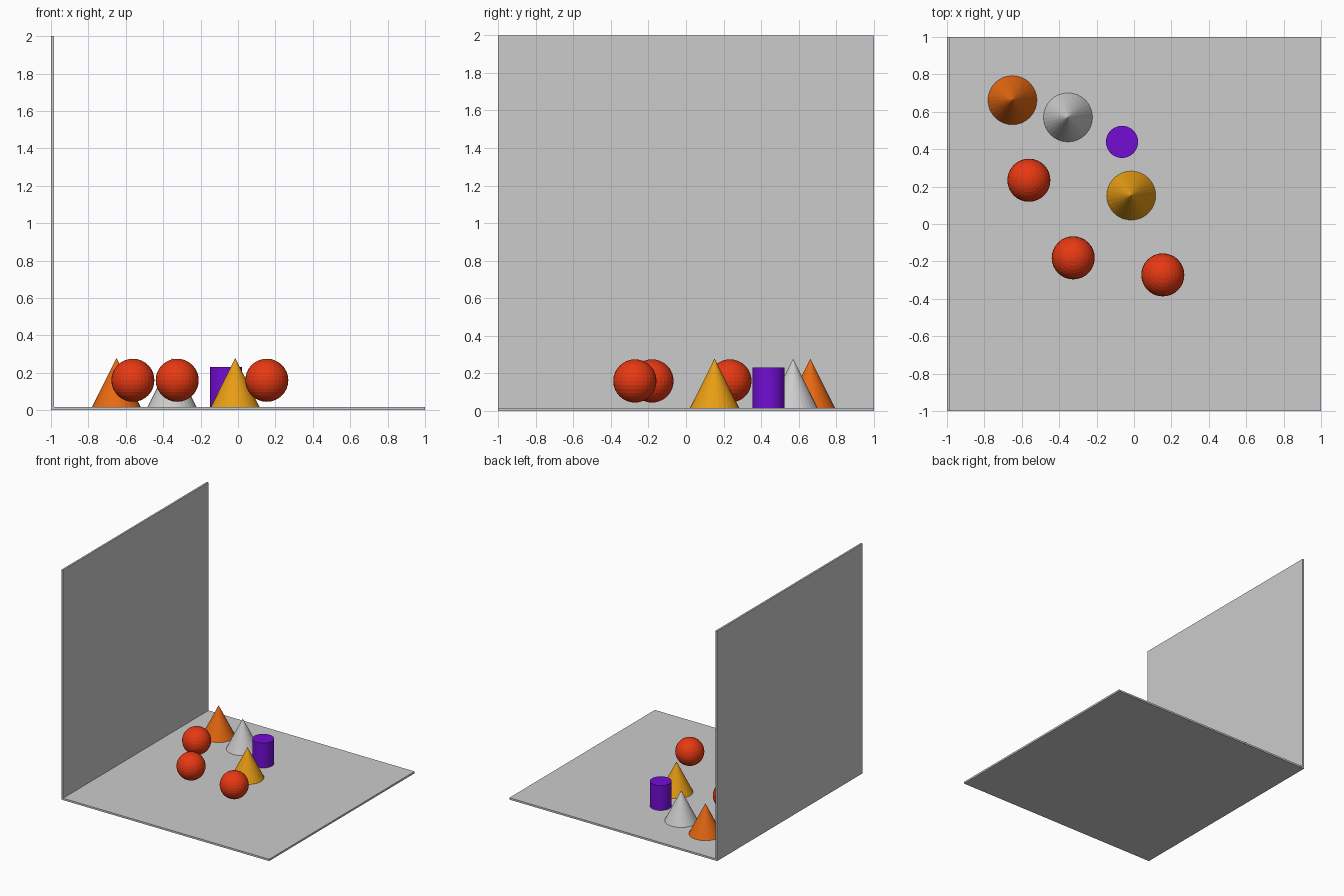
import bpy

if "Cube" in bpy.data.objects:
    bpy.data.objects.remove(bpy.data.objects["Cube"])

FLOOR = 0.016  # slab thickness


def paint(obj, name, rgb):
    mat = bpy.data.materials.get(name) or bpy.data.materials.new(name)
    mat.diffuse_color = (*rgb, 1)
    mat.use_nodes = True
    mat.node_tree.nodes["Principled BSDF"].inputs["Base Color"].default_value = mat.diffuse_color
    obj.data.materials.append(mat)


def slab(name, lo, hi):
    center = [(a + b) / 2 for a, b in zip(lo, hi)]
    bpy.ops.mesh.primitive_cube_add(size=1, location=center)
    obj = bpy.context.object
    obj.name = name
    obj.scale = [b - a for a, b in zip(lo, hi)]
    bpy.ops.object.transform_apply(location=False, rotation=False, scale=True)


def cone(name, x, y, color_name, rgb, r=0.131, h=0.263):
    bpy.ops.mesh.primitive_cone_add(vertices=32, radius1=r, radius2=0, depth=h,
                                    location=(x, y, FLOOR + h / 2))
    bpy.context.object.name = name
    paint(bpy.context.object, color_name, rgb)


def ball(name, x, y, r=0.115, z=0.16):
    bpy.ops.mesh.primitive_uv_sphere_add(segments=32, ring_count=16, radius=r,
                                         location=(x, y, z))
    bpy.context.object.name = name
    paint(bpy.context.object, "red", (0.8, 0.04, 0.006))


# Floor and side wall
slab("floor", (-1, -1, 0), (1, 1, FLOOR))
slab("side_wall", (-1, -1, FLOOR), (-1 + FLOOR, 1, 2))

# Cones
cone("orange_cone", -0.65, 0.662, "orange", (0.8, 0.14, 0.006))
cone("white_cone", -0.353, 0.57, "white", (0.8, 0.8, 0.8))
cone("gold_cone", -0.015, 0.152, "gold", (0.8, 0.34, 0.007))

# Cylinder
h = 0.216
bpy.ops.mesh.primitive_cylinder_add(vertices=32, radius=0.086, depth=h,
                                    location=(-0.064, 0.439, FLOOR + h / 2))
bpy.context.object.name = "purple_cylinder"
paint(bpy.context.object, "purple", (0.17, 0.004, 0.65))

# Balls, hovering just above the floor
for i, (x, y) in enumerate([(-0.562, 0.234), (-0.325, -0.181), (0.154, -0.272)], 1):
    ball(f"red_ball_{i}", x, y)
